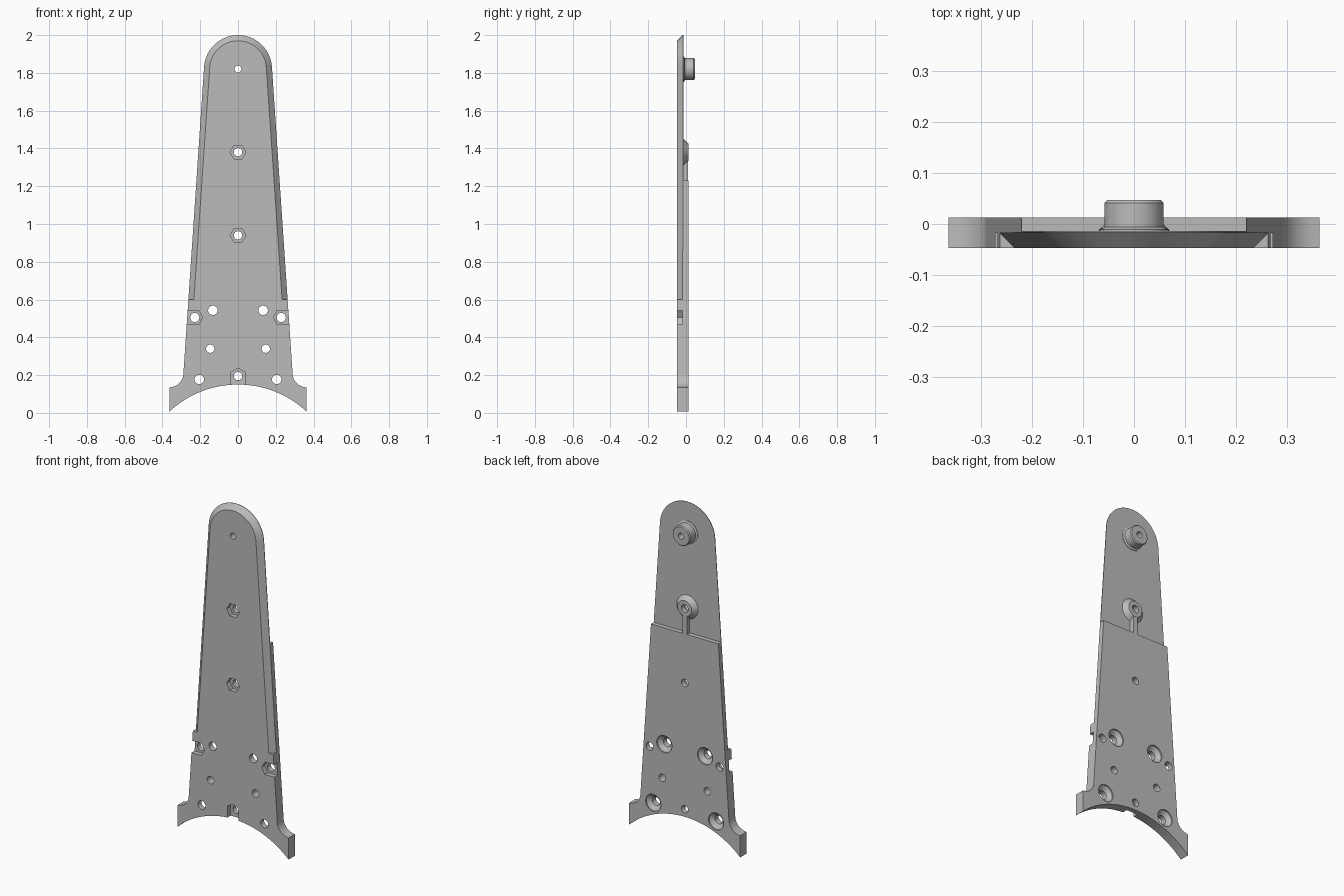
import bpy, bmesh, math
from mathutils import Vector

cube = bpy.data.objects.get("Cube")
if cube:
    bpy.data.objects.remove(cube, do_unlink=True)

FRONT, BACK, STEP = -0.0465, 0.0125, -0.0135   # plate depths
TOP_Z, TOP_R = 1.82, 0.18                      # rounded tip
LEAN = math.radians(3.9)                       # side taper

grey = bpy.data.materials.new("plain grey")
grey.use_nodes = True
colour = (0.5, 0.5, 0.5, 1)
grey.diffuse_color = colour
grey.node_tree.nodes["Principled BSDF"].inputs["Base Color"].default_value = colour


def loft(name, rings, closed=False):
    """Join equal rings of points; cap the ends, or close into a loop."""
    bm = bmesh.new()
    vs = [[bm.verts.new(p) for p in ring] for ring in rings]
    n = len(vs[0])
    for a, b in zip(vs, vs[1:]):
        for i in range(n):
            j = (i + 1) % n
            bm.faces.new((a[i], a[j], b[j], b[i]))
    bm.faces.new(vs[0])
    bm.faces.new(vs[-1])
    bmesh.ops.recalc_face_normals(bm, faces=bm.faces)
    mesh = bpy.data.meshes.new(name)
    bm.to_mesh(mesh)
    bm.free()
    mesh.materials.append(grey)
    obj = bpy.data.objects.new(name, mesh)
    bpy.context.collection.objects.link(obj)
    return obj


def prism(name, outline, y0, y1):
    return loft(name, [[(x, y, z) for x, z in outline] for y in (y0, y1)])


def turned(name, x, z, profile, sides=32, turn=0.0):
    """Lathe (radius, y) pairs about an axis running front to back."""
    angles = [turn + math.tau * i / sides for i in range(sides)]
    return loft(name, [[(x + r * math.cos(a), y, z + r * math.sin(a)) for a in angles]
                       for r, y in profile])


def combine(target, tool, operation):
    mod = target.modifiers.new(operation.lower(), 'BOOLEAN')
    mod.operation, mod.solver, mod.object = operation, 'EXACT', tool
    bpy.ops.object.select_all(action='DESELECT')
    target.select_set(True)
    bpy.context.view_layer.objects.active = target
    bpy.ops.object.modifier_apply(modifier=mod.name)
    bpy.data.objects.remove(tool, do_unlink=True)


def arc(cx, cz, r, a0, a1, steps):
    return [(cx + r * math.cos(a0 + (a1 - a0) * i / steps),
             cz + r * math.sin(a0 + (a1 - a0) * i / steps)) for i in range(steps + 1)]


def side_x(z):
    """Half width of the tapered plate at height z."""
    return TOP_R / math.cos(LEAN) - (z - TOP_Z) * math.tan(LEAN)


# Plate outline: right half from arch centre to tip, then mirrored
FOOT_X, ARCH_R = 0.363, 0.532
half_arch = math.asin(FOOT_X / ARCH_R)
half = arc(0, 0.15 - ARCH_R, ARCH_R, math.pi / 2, math.pi / 2 - half_arch, 16)
half.append((FOOT_X, 0.135))
half += arc(0.363, 0.21, 0.074, -math.pi / 2 - 0.15, -math.pi, 10)
half += arc(0, TOP_Z, TOP_R, LEAN, math.pi / 2, 24)
outline = half + [(-x, z) for x, z in half[-2:0:-1]]
plate = prism("tapered_plate", outline, FRONT, BACK)

# Thinner upper back
upper = [(-0.5, 1.23), (0.5, 1.23), (0.5, 2.2), (-0.5, 2.2)]
combine(plate, prism("step_cutter", upper, STEP, 0.2), 'DIFFERENCE')

# Front bevel swept up one side, round the tip and down the other
section = [(-0.04, FRONT - 0.01), (0.01, FRONT + 0.04), (0.01, FRONT - 0.01)]
rings = [[(side_x(0.6) + d, y, 0.6) for d, y in section]]
for i in range(49):
    a = LEAN + (math.pi - 2 * LEAN) * i / 48
    rings.append([((TOP_R + d) * math.cos(a), y, TOP_Z + (TOP_R + d) * math.sin(a))
                  for d, y in section])
rings.append([(-side_x(0.6) - d, y, 0.6) for d, y in section])
combine(plate, loft("bevel_cutter", rings), 'DIFFERENCE')

# Peg, cone boss and rib on the back
peg = [(0.068, -0.03), (0.068, -0.011), (0.058, -0.006), (0.058, 0.041), (0.053, 0.0465)]
combine(plate, turned("peg", 0, TOP_Z, peg, 48), 'UNION')
boss = [(0.072, -0.03), (0.07, STEP), (0.046, BACK)]
combine(plate, turned("boss", 0, 1.38, boss, 48), 'UNION')
rib = [(-0.015, 1.2), (0.015, 1.2), (0.015, 1.345), (-0.015, 1.345)]
combine(plate, prism("rib", rib, -0.03, BACK - 0.0006), 'UNION')

# Through holes
holes = [(0, 1.82, 0.018), (0, 1.38, 0.022), (0, 0.94, 0.022), (0, 0.195, 0.022)]
for s in (-1, 1):
    holes += [(s * 0.229, 0.505, 0.024), (s * 0.133, 0.543, 0.025),
              (s * 0.147, 0.34, 0.022), (s * 0.205, 0.177, 0.025)]
for x, z, r in holes:
    combine(plate, turned("hole", x, z, [(r, -0.1), (r, 0.1)]), 'DIFFERENCE')

# Countersinks on the back
sink = [(0.02, -0.017), (0.05, BACK - 0.008), (0.05, 0.05)]
for s in (-1, 1):
    for x, z in ((0.133, 0.543), (0.205, 0.177)):
        combine(plate, turned("countersink", s * x, z, sink), 'DIFFERENCE')

# Hexagonal nut pockets on the front; the side and bottom ones open outward
POCKET = FRONT + 0.029
HEX = 0.042
FLAT = HEX * math.cos(math.pi / 6)
for z in (1.38, 0.94):
    combine(plate, turned("nut_pocket", 0, z, [(HEX, -0.1), (HEX, POCKET)], 6), 'DIFFERENCE')
for s in (-1, 1):
    shape = [(s * (0.229 + dx), 0.505 + dz) for dx, dz in
             ((-HEX, 0), (-HEX / 2, FLAT), (0.1, FLAT), (0.1, -FLAT), (-HEX / 2, -FLAT))]
    combine(plate, prism("side_slot", shape, -0.1, POCKET), 'DIFFERENCE')
shape = [(0, 0.195 + HEX), (FLAT, 0.195 + HEX / 2), (FLAT, 0.1),
         (-FLAT, 0.1), (-FLAT, 0.195 + HEX / 2)]
combine(plate, prism("bottom_slot", shape, -0.1, POCKET), 'DIFFERENCE')

# Smooth the round parts, keep edges sharp
plate.select_set(True)
bpy.context.view_layer.objects.active = plate
bpy.ops.object.shade_smooth_by_angle(angle=math.radians(25))
